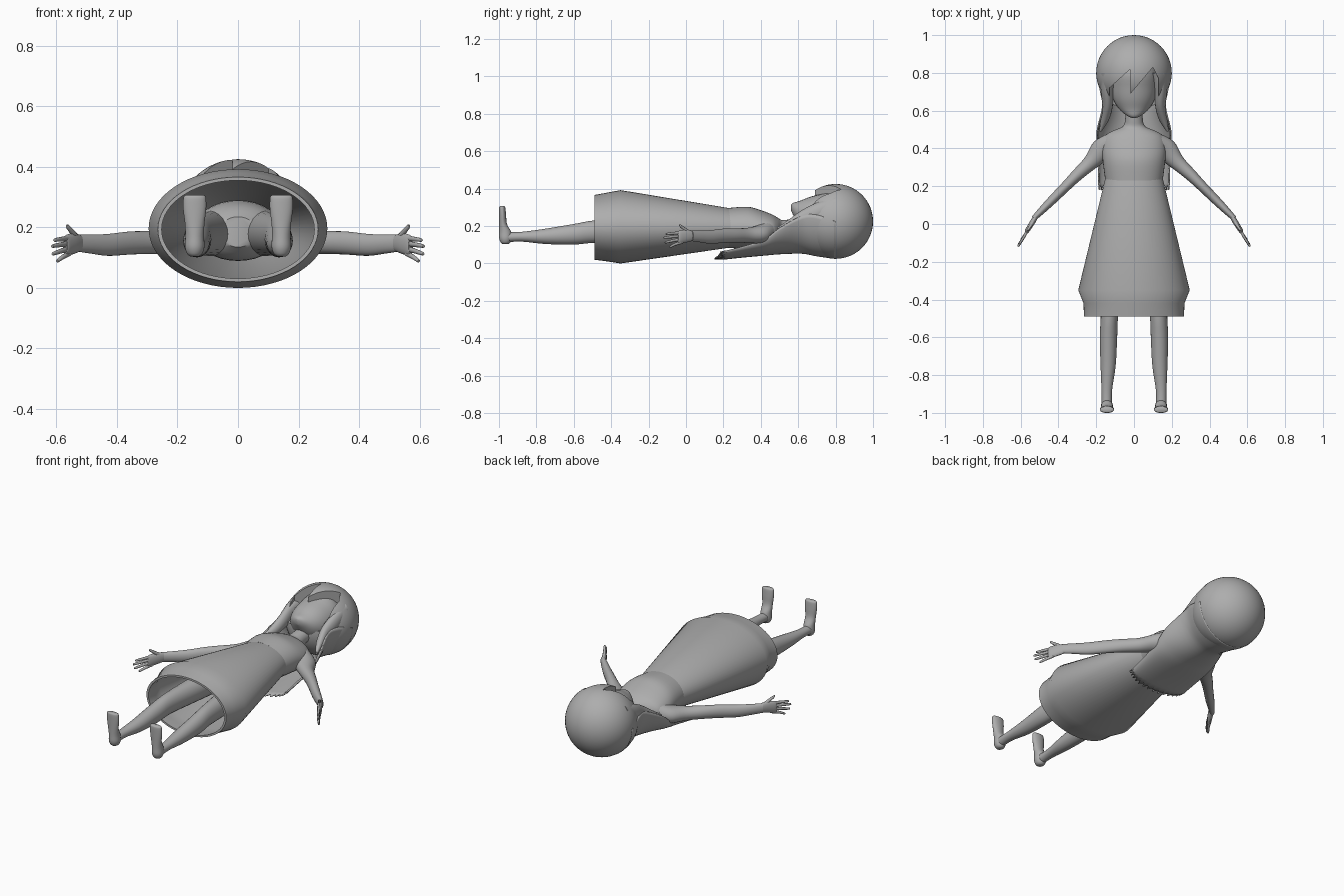
import bpy, bmesh, math
from mathutils import Vector

if "Cube" in bpy.data.objects:
    bpy.data.objects.remove(bpy.data.objects["Cube"])

grey = bpy.data.materials.new("plain grey")
grey.diffuse_color = (0.42, 0.42, 0.42, 1)
grey.use_nodes = True
grey.node_tree.nodes["Principled BSDF"].inputs["Base Color"].default_value = grey.diffuse_color
X, Y, Z = Vector((1, 0, 0)), Vector((0, 1, 0)), Vector((0, 0, 1))


def finish(name, bm, angle=40, mirror=False):
    bmesh.ops.recalc_face_normals(bm, faces=bm.faces)
    me = bpy.data.meshes.new(name)
    bm.to_mesh(me)
    bm.free()
    me.materials.append(grey)
    me.shade_smooth()
    me.set_sharp_from_angle(angle=math.radians(angle))
    ob = bpy.data.objects.new(name, me)
    bpy.context.collection.objects.link(ob)
    if mirror:
        ob.modifiers.new("mirror", 'MIRROR').use_mirror_merge = False
    return ob


def refine(rows, sub):
    """Catmull-Rom curve through the rows."""
    out = []
    for i in range(len(rows) - 1):
        p = [rows[max(i - 1, 0)], rows[i], rows[i + 1], rows[min(i + 2, len(rows) - 1)]]
        for s in range(sub):
            t = s / sub
            out.append([0.5 * (2 * b + (c - a) * t + (2 * a - 5 * b + 4 * c - d) * t * t
                               + (3 * b - a - 3 * c + d) * t ** 3) for a, b, c, d in zip(*p)])
    return out + [list(rows[-1])]


def loft(name, rows, across=X, up=Z, n=32, sub=4, mirror=False, bm=None):
    """Skin elliptical rings, each row is x, y, z, half width, half height."""
    own = bm is None
    bm = bm or bmesh.new()
    rings = []
    for x, y, z, w, h in refine(rows, sub):
        c = Vector((x, y, z))
        rings.append([bm.verts.new(c + across * w * math.cos(k * math.tau / n)
                                   + up * h * math.sin(k * math.tau / n)) for k in range(n)])
    for a, b in zip(rings, rings[1:]):
        for k in range(n):
            bm.faces.new((a[k], a[(k + 1) % n], b[(k + 1) % n], b[k]))
    bm.faces.new(rings[0])
    bm.faces.new(rings[-1])
    if own:
        return finish(name, bm, 45, mirror)


# Face with pointed chin
loft("face", [(0, .562, .298, .012, .016), (0, .575, .29, .04, .035), (0, .61, .265, .08, .07),
              (0, .66, .25, .11, .105), (0, .72, .24, .125, .13), (0, .80, .23, .13, .155),
              (0, .88, .22, .1, .13)])

# Neck and bodice
loft("bodice", [(0, .62, .2, .045, .045), (0, .55, .19, .047, .045), (0, .515, .18, .062, .052),
                (0, .49, .175, .12, .07), (0, .46, .172, .158, .09), (0, .40, .18, .17, .105),
                (0, .33, .19, .165, .113), (0, .23, .19, .152, .107)], n=40)

# Flared skirt, outer shell turning back into an inner shell
loft("skirt", [(0, .25, .19, .15, .103), (0, -.35, .196, .295, .196), (0, -.42, .195, .267, .184),
               (0, -.49, .193, .265, .173), (0, -.49, .193, .252, .162), (0, -.42, .195, .255, .172),
               (0, -.35, .196, .275, .18), (0, .2, .19, .14, .093)], n=64, sub=1)

# Body under the skirt
loft("hips", [(0, .2, .19, .12, .085), (0, .02, .19, .145, .1), (0, -.08, .185, .13, .09),
              (0, -.14, .185, .06, .05)])

# Legs and feet
loft("leg", [(.09, -.05, .18, .07, .075), (.115, -.3, .175, .058, .067), (.13, -.49, .17, .046, .06),
             (.135, -.6, .156, .046, .055), (.137, -.75, .145, .04, .041), (.144, -.88, .143, .028, .026),
             (.144, -.96, .14, .027, .027)], n=24, mirror=True)
loft("foot", [(.143, -.965, .104, .014, .016), (.143, -.965, .113, .025, .026),
              (.143, -.965, .135, .032, .034), (.143, -.967, .17, .031, .032),
              (.143, -.978, .21, .032, .021), (.143, -.981, .26, .038, .019),
              (.143, -.983, .298, .037, .017), (.143, -.983, .306, .03, .012)],
     up=Y, n=24, mirror=True)

# Arms
side = Vector((.72, .69, 0))
loft("arm", [(.10, .42, .165, .075, .07), (.17, .39, .155, .062, .05), (.23, .325, .15, .041, .04),
             (.3, .26, .15, .032, .038), (.36, .2, .148, .027, .038), (.43, .13, .142, .024, .036),
             (.49, .07, .145, .019, .031), (.53, .03, .148, .014, .028)],
     across=side, n=24, mirror=True)

# Hands: palm, four fingers and a thumb
flat = Vector((.86, .51, 0))
bm = bmesh.new()
loft("", [(.518, .042, .148, .013, .026), (.54, .005, .147, .014, .034),
          (.565, -.035, .14, .012, .036), (.57, -.045, .138, .008, .032)],
     flat, n=16, bm=bm)
for z0, z1, x1, y1 in [(.164, .158, .606, -.108), (.147, .138, .613, -.12),
                       (.13, .113, .611, -.113), (.114, .09, .597, -.088)]:
    loft("", [(.556, -.02, z0, .008, .009), ((.56 + x1) / 2, (y1 - .03) / 2, (z0 + z1) / 2, .007, .008),
              (x1 - .002, y1 + .006, z1, .006, .006), (x1, y1, z1, .003, .003)],
         flat, n=10, sub=2, bm=bm)
loft("", [(.53, .02, .158, .01, .018), (.548, -.01, .185, .008, .011),
          (.562, -.03, .201, .006, .008), (.565, -.036, .205, .003, .004)],
     flat, n=10, sub=2, bm=bm)
finish("hand", bm, 50, mirror=True)

# Round hair cap with a zigzag fringe cut over the face
bm = bmesh.new()
bmesh.ops.create_uvsphere(bm, u_segments=48, v_segments=32, radius=.2)
bmesh.ops.translate(bm, verts=bm.verts, vec=(0, .8, .225))
cap = finish("hair_cap", bm)
bm = bmesh.new()
fringe = [(-.13, .72), (-.02, .82), (-.018, .69), (.1, .83), (.13, .77), (.13, .5), (-.13, .5)]
face = bm.faces.new([bm.verts.new((x, y, .24)) for x, y in fringe])
ext = bmesh.ops.extrude_face_region(bm, geom=[face])
bmesh.ops.translate(bm, verts=[v for v in ext["geom"] if isinstance(v, bmesh.types.BMVert)],
                    vec=(0, 0, .4))
cutter = finish("fringe_cutter", bm)
cutter.hide_render = True
cut = cap.modifiers.new("fringe", 'BOOLEAN')
cut.operation, cut.object, cut.solver = 'DIFFERENCE', cutter, 'EXACT'
bpy.context.view_layer.objects.active = cap
bpy.ops.object.modifier_apply(modifier=cut.name)
bpy.data.objects.remove(cutter)
cap.data.set_sharp_from_angle(angle=math.radians(40))

# Long hair sheet down the back: rows are y, half width, front edge z, back z
rows = refine([(.80, .198, .225, .028), (.70, .176, .26, .042), (.62, .165, .255, .056),
               (.5, .193, .19, .053), (.42, .194, .13, .046), (.3, .188, .09, .035),
               (.2, .185, .065, .024)], 4)
bm = bmesh.new()
n, sheet = 32, []
for i, (y, w, front, back) in enumerate(rows):
    ring = []
    for k in range(n + 1):
        a = math.pi * (k / n - .5)
        yy = y
        if i == len(rows) - 1:  # jagged tips
            yy = .165 + (.022 if k % 2 else -.012) + .03 * abs(math.sin(a)) ** 3
        ring.append(bm.verts.new((w * math.sin(a), yy, front - (front - back) * math.cos(a))))
    sheet.append(ring)
for a, b in zip(sheet, sheet[1:]):
    for k in range(n):
        bm.faces.new((a[k], a[k + 1], b[k + 1], b[k]))
long_hair = finish("long_hair", bm)
thick = long_hair.modifiers.new("thickness", 'SOLIDIFY')
thick.thickness, thick.offset = .008, 0

# Side locks framing the face
loft("side_lock", [(.135, .80, .31, .04, .05), (.142, .70, .27, .033, .055), (.14, .62, .24, .027, .045),
                   (.155, .55, .205, .022, .03), (.178, .49, .185, .006, .008)], n=16, mirror=True)
